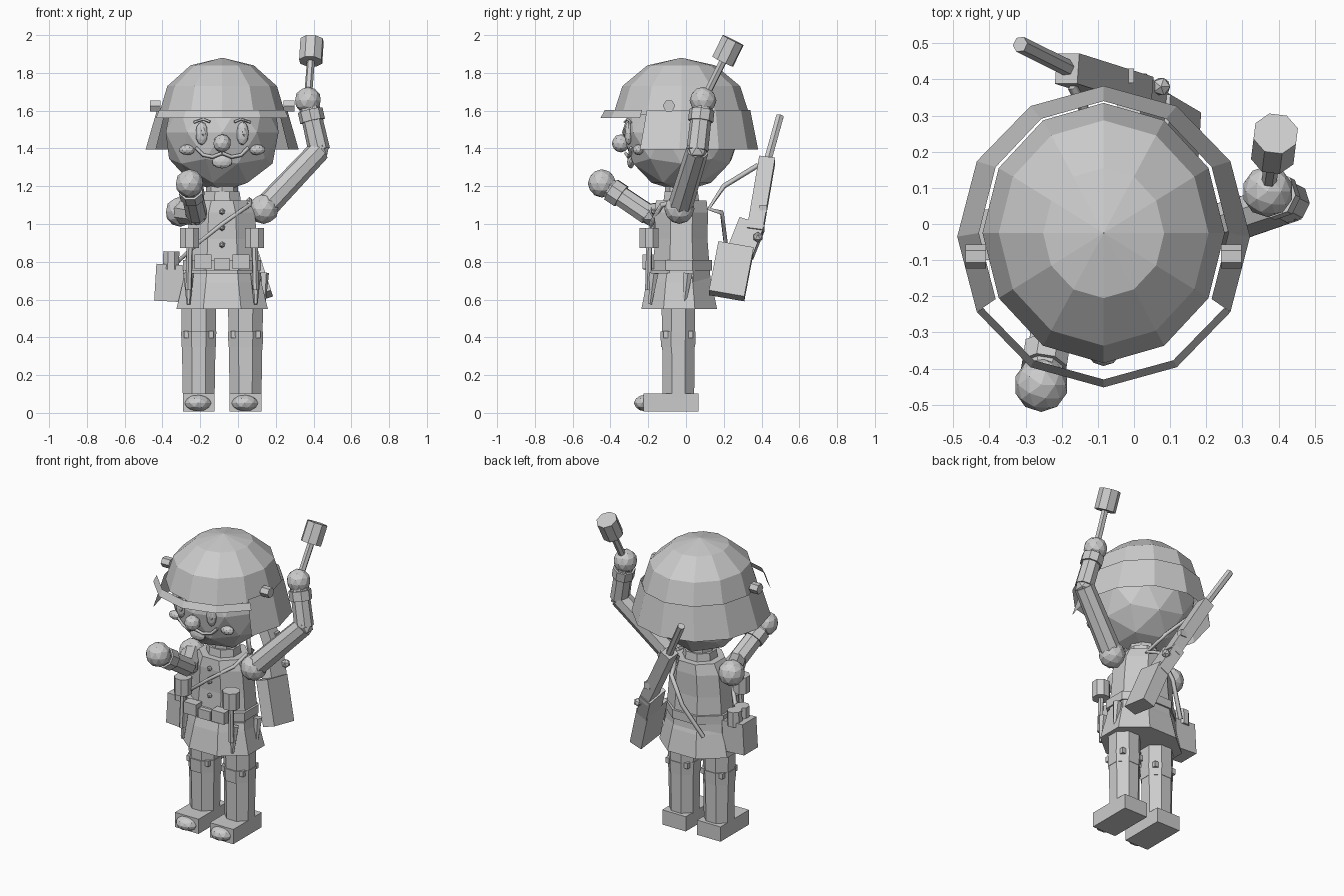
import bpy, bmesh, math
from mathutils import Vector, Matrix

if "Cube" in bpy.data.objects:
    bpy.data.objects.remove(bpy.data.objects["Cube"])

grey = bpy.data.materials.new("light grey")
grey.diffuse_color = (0.6, 0.6, 0.6, 1)
grey.use_nodes = True
grey.node_tree.nodes["Principled BSDF"].inputs["Base Color"].default_value = grey.diffuse_color
CX, CY = -0.084, -0.025          # body axis


def finish(name, bm):
    me = bpy.data.meshes.new(name)
    bmesh.ops.recalc_face_normals(bm, faces=bm.faces)
    bm.to_mesh(me)
    bm.free()
    me.materials.append(grey)
    ob = bpy.data.objects.new(name, me)
    bpy.context.collection.objects.link(ob)
    return ob


def tube(name, p0, p1, r0, r1=None, n=8):
    p0, p1 = Vector(p0), Vector(p1)
    d = p1 - p0
    bm = bmesh.new()
    m = Matrix.Translation((p0 + p1) / 2) @ d.to_track_quat('Z', 'Y').to_matrix().to_4x4() \
        @ Matrix.Rotation(math.pi / n, 4, 'Z')
    bmesh.ops.create_cone(bm, cap_ends=True, segments=n, radius1=r0,
                          radius2=r0 if r1 is None else r1, depth=d.length, matrix=m)
    return finish(name, bm)


def ball(name, c, r, sub=2):
    r = (r, r, r) if isinstance(r, (int, float)) else r
    bm = bmesh.new()
    bmesh.ops.create_icosphere(bm, subdivisions=sub, radius=1,
                               matrix=Matrix.Translation(c) @ Matrix.Diagonal((*r, 1)))
    return finish(name, bm)


def box(name, c, s, rot=None):
    bm = bmesh.new()
    m = Matrix.Translation(c) @ (rot or Matrix()) @ Matrix.Diagonal((*s, 1))
    bmesh.ops.create_cube(bm, size=1, matrix=m)
    return finish(name, bm)


def beam(name, p0, p1, w, t):
    """Box along p0-p1; t is its thickness in the y direction, w across."""
    p0, p1 = Vector(p0), Vector(p1)
    z = (p1 - p0).normalized()
    x = Vector((0, 1, 0)).cross(z).normalized()
    y = z.cross(x)
    rot = Matrix((x, y, z)).transposed().to_4x4()
    return box(name, (p0 + p1) / 2, (w, t, (p1 - p0).length), rot)


def loft(name, rings, n, cx=CX, cy=CY, phase=0.0, cap=True):
    """rings: (z, rx, ry) from bottom to top."""
    bm = bmesh.new()
    prev = None
    for i, (z, rx, ry) in enumerate(rings):
        vs = [bm.verts.new((cx + rx * math.cos(phase + k * math.tau / n),
                            cy + ry * math.sin(phase + k * math.tau / n), z)) for k in range(n)]
        if prev:
            for k in range(n):
                bm.faces.new((prev[k], prev[(k + 1) % n], vs[(k + 1) % n], vs[k]))
        if cap and i in (0, len(rings) - 1):
            bm.faces.new(vs)
        prev = vs
    return finish(name, bm)


def path(name, pts, r):
    cu = bpy.data.curves.new(name, 'CURVE')
    cu.dimensions = '3D'
    cu.bevel_depth = r
    cu.bevel_resolution = 0
    cu.use_fill_caps = True
    sp = cu.splines.new('POLY')
    sp.points.add(len(pts) - 1)
    for p, co in zip(sp.points, pts):
        p.co = (*co, 1)
    cu.materials.append(grey)
    ob = bpy.data.objects.new(name, cu)
    bpy.context.collection.objects.link(ob)
    return ob


# Head
HZ = 1.485
ball("head", (CX, CY, HZ), 0.314)


def face_y(x, z):
    return CY - math.sqrt(max(0.3 ** 2 - (x - CX) ** 2 - (z - HZ) ** 2, 0))


# Face
ball("nose", (CX, -0.345, 1.427), 0.048)
for s in (-1, 1):
    ex = CX + s * 0.108
    ey = face_y(ex, 1.48)
    ball("eye", (ex, ey, 1.48), (0.033, 0.022, 0.063))
    ball("pupil", (ex + 0.01, ey - 0.02, 1.487), (0.014, 0.008, 0.024), 1)
    kx = CX + s * 0.185
    ball("cheek", (kx, face_y(kx, 1.393) - 0.01, 1.393), (0.044, 0.03, 0.028))
    path("eyebrow", [(CX + s * a, face_y(CX + s * a, z) - 0.012, z)
                     for a, z in ((0.065, 1.54), (0.1, 1.555), (0.15, 1.538))], 0.007)
    path("moustache", [(CX + s * a, face_y(CX + s * a, z) - 0.015, z)
                       for a, z in ((0, 1.375), (0.05, 1.355), (0.1, 1.365), (0.14, 1.405))], 0.01)
ball("mouth", (CX, face_y(CX, 1.33) - 0.01, 1.33), (0.055, 0.02, 0.036))
ball("tongue", (CX, face_y(CX, 1.315) - 0.024, 1.315), (0.03, 0.014, 0.018), 1)

# Helmet dome: half ellipsoid
loft("helmet_dome", [(1.58 + 0.3 * math.cos(math.radians(a)),
                      max(0.335 * math.sin(math.radians(a)), 0.001),
                      max(0.36 * math.sin(math.radians(a)), 0.001))
                     for a in (90, 60, 30, 0)], 12, cap=False)

# Helmet brim: thin lip in front, deep flared skirt on sides and back
bm = bmesh.new()
for k in range(12):
    front = 7 <= k <= 10
    quad = []
    for a, low in ((k, 0), (k + 1, 0), (k + 1, 1), (k, 1)):
        c, s = math.cos(a * math.pi / 6), math.sin(a * math.pi / 6)
        if low:
            co = (CX + 0.405 * c, -0.035 + 0.417 * s, 1.562 if front else 1.395)
        elif front:
            co = (CX + 0.385 * c, -0.035 + 0.395 * s, 1.603)
        else:
            co = (CX + 0.345 * c, CY + 0.365 * s, 1.603)
        quad.append(bm.verts.new(co))
    bm.faces.new(quad)
finish("helmet_brim", bm)
for s in (-1, 1):
    tube("helmet_bolt", (CX + s * 0.325, -0.09, 1.625), (CX + s * 0.382, -0.09, 1.625), 0.033, n=6)

# Jacket, collar, belt, coat skirt: octagons with a flat side to the front
P = math.pi / 8
loft("jacket", [(0.68, 0.22, 0.17), (0.8, 0.21, 0.16), (0.92, 0.2, 0.15),
                (1.06, 0.187, 0.153), (1.125, 0.15, 0.145)], 8, phase=P)
loft("coat_skirt", [(0.55, 0.262, 0.217), (0.69, 0.225, 0.187), (0.74, 0.215, 0.17)],
     8, cy=-0.036, phase=P)
loft("belt", [(0.755, 0.224, 0.187), (0.81, 0.224, 0.187)], 8, cy=-0.036, phase=P)
loft("neck", [(1.1, 0.085, 0.085), (1.25, 0.085, 0.085)], 8)
loft("collar", [(1.115, 0.108, 0.103), (1.172, 0.1, 0.095)], 8, phase=P)
for z in (1.065, 0.98, 0.89):
    ball("button", (CX, CY - 0.145, z), 0.017, 1)
box("belt_buckle", (CX, -0.21, 0.787), (0.085, 0.03, 0.06))
for s in (-1, 1):
    box("belt_pouch", (CX + s * 0.1, -0.2, 0.8), (0.09, 0.06, 0.075))
    # Hanging stick charges and scabbards
    hx = CX + s * 0.172
    tube("hanging_charge", (hx, -0.195, 0.872), (hx, -0.195, 0.978), 0.054)
    tube("hanging_handle", (hx + 0.005 * s, -0.2, 0.65), (hx, -0.195, 0.88), 0.017, n=6)
    for y, x in ((-0.17, 0.178), (0.01, 0.22)):
        tube("scabbard", (CX + s * x, y - 0.02, 0.575), (CX + s * x, y, 0.74), 0.01, 0.028, 6)

# Legs, knee bands and boots
for s in (-1, 1):
    x = CX + s * 0.124
    loft("leg", [(0.08, 0.091, 0.09), (0.35, 0.096, 0.093), (0.6, 0.101, 0.097)], 8,
         x, -0.04, P)
    loft("knee_pad", [(0.35, 0.098, 0.098), (0.43, 0.101, 0.101)], 8, x, -0.042, P)
    for a in range(4):
        q = a * math.pi / 2 + math.pi / 4
        box("knee_buckle", (x + 0.093 * math.cos(q), -0.04 + 0.093 * math.sin(q), 0.415),
            (0.025, 0.025, 0.035))
    box("boot", (x, -0.08, 0.055), (0.168, 0.29, 0.095))
    ball("boot_toe", (x - 0.004, -0.21, 0.052), (0.073, 0.067, 0.045))


def arm(side, sh, el, ha, r):
    sh, el, ha = map(Vector, (sh, el, ha))
    ball(side + "_shoulder", sh, 0.08)
    tube(side + "_upper_arm", sh, el, 0.066, 0.06)
    ball(side + "_elbow", el, 0.058, 1)
    tube(side + "_forearm", el, el.lerp(ha, 0.9), 0.058, 0.055)
    tube(side + "_cuff", el.lerp(ha, 0.58), el.lerp(ha, 0.8), 0.067, 0.067)
    ball(side + "_hand", ha, r)


arm("raised", (0.137, -0.035, 1.08), (0.43, 0.06, 1.39), (0.37, 0.09, 1.655), 0.071)
arm("bent", (-0.305, -0.03, 1.065), (-0.218, -0.2, 1.05), (-0.257, -0.445, 1.215), 0.075)

# Stick charge in the raised hand
tube("thrown_handle", (0.367, 0.075, 1.62), (0.386, 0.2, 1.87), 0.021, n=6)
tube("thrown_charge", (0.385, 0.194, 1.86), (0.392, 0.25, 1.973), 0.064)

# Gun slung across the back
tube("gun_barrel", (-0.315, 0.497, 1.57), (-0.17, 0.425, 1.31), 0.023, n=6)
beam("gun_body", (-0.185, 0.43, 1.34), (0.02, 0.365, 0.96), 0.07, 0.085)
beam("gun_grip", (-0.01, 0.35, 1.0), (0.06, 0.29, 0.85), 0.075, 0.14)
beam("gun_stock", (0.055, 0.265, 0.88), (0.14, 0.215, 0.62), 0.085, 0.19)
tube("gun_bolt", (0.0, 0.37, 0.93), (0.07, 0.38, 0.93), 0.018, n=6)
ball("bolt_knob", (0.075, 0.38, 0.93), 0.028, 1)
box("gun_sight", (-0.02, 0.41, 1.08), (0.04, 0.04, 0.04))

# Straps
path("gun_sling", [(-0.17, 0.38, 1.31), (-0.08, 0.2, 1.2), (0.0, 0.12, 1.08),
                   (-0.03, 0.19, 1.06), (-0.12, 0.21, 0.9), (-0.23, 0.15, 0.7)], 0.014)
path("shoulder_strap", [(0.06, 0.0, 1.13), (0.06, -0.13, 1.1), (-0.084, -0.185, 1.0),
                        (-0.21, -0.175, 0.9), (-0.32, -0.06, 0.8)], 0.014)

# Side bag with two bottles
box("side_bag", (-0.364, -0.03, 0.688), (0.148, 0.14, 0.195), Matrix.Rotation(0.06, 4, 'Y'))
for y in (-0.065, 0.01):
    tube("bag_bottle", (-0.355, y, 0.76), (-0.353, y, 0.855), 0.046)
